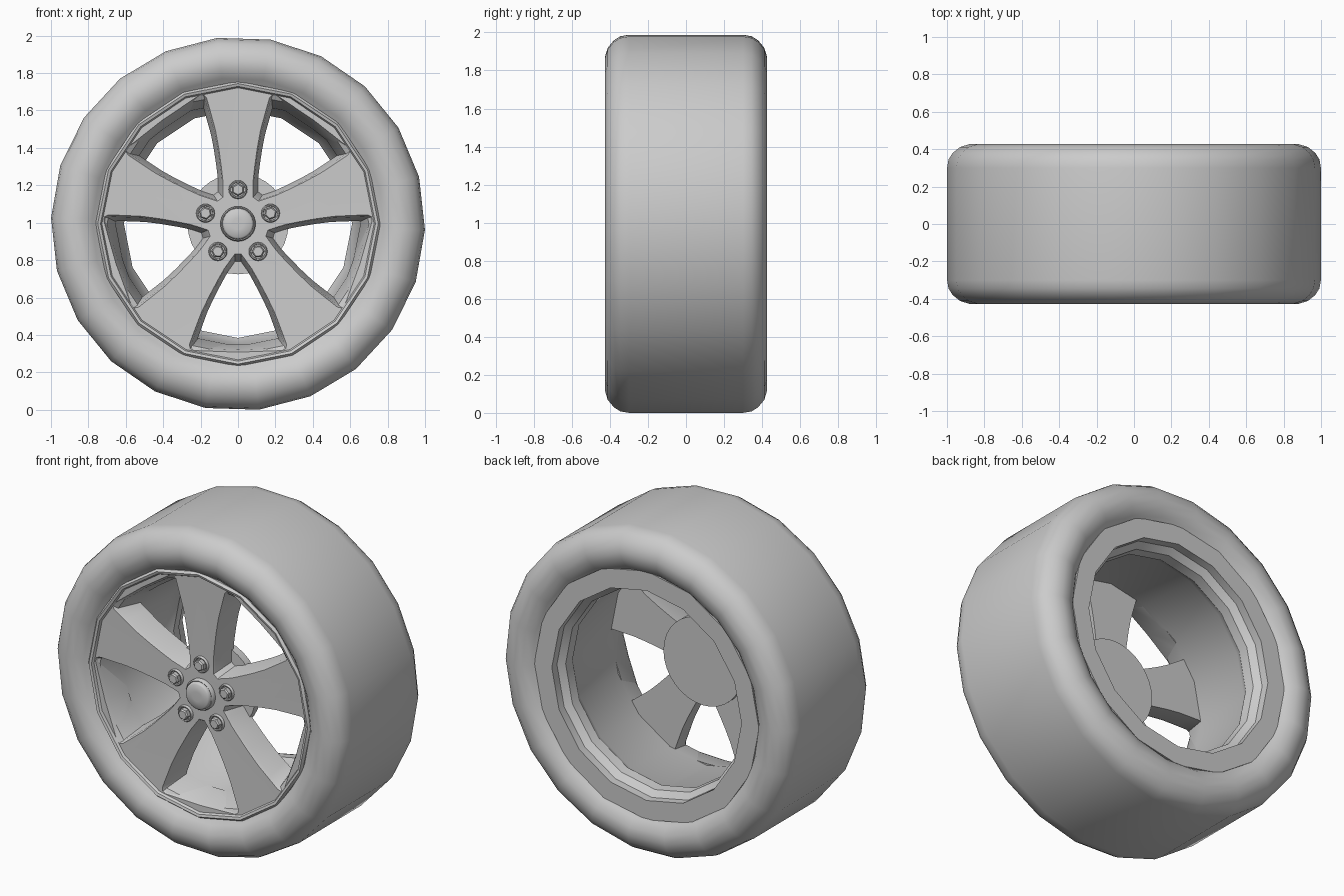
import bpy, bmesh, math
from math import sin, cos, pi, radians

if "Cube" in bpy.data.objects:
    bpy.data.objects.remove(bpy.data.objects["Cube"])

CZ = 0.994          # height of the wheel axis
WINDOWS = [radians(270 + 72 * k) for k in range(5)]


def finish(name, bm):
    bmesh.ops.remove_doubles(bm, verts=bm.verts, dist=1e-5)
    bmesh.ops.recalc_face_normals(bm, faces=bm.faces)
    me = bpy.data.meshes.new(name)
    bm.to_mesh(me)
    bm.free()
    ob = bpy.data.objects.new(name, me)
    bpy.context.collection.objects.link(ob)
    return ob


def smooth(ob, angle=30):
    bpy.ops.object.select_all(action='DESELECT')
    ob.select_set(True)
    bpy.context.view_layer.objects.active = ob
    bpy.ops.object.shade_smooth_by_angle(angle=radians(angle))


def lathe(name, profile, sides, phase=0.0, cx=0.0, cz=CZ, closed=False):
    """Revolve (radius, y) points about a y axis through (cx, cz)."""
    bm = bmesh.new()
    rings = [[bm.verts.new((cx + r * cos(phase + 2 * pi * i / sides), y,
                            cz + r * sin(phase + 2 * pi * i / sides)))
              for i in range(sides)] for r, y in profile]
    pairs = list(zip(rings, rings[1:]))
    if closed:
        pairs.append((rings[-1], rings[0]))
    for a, b in pairs:
        for i in range(sides):
            j = (i + 1) % sides
            bm.faces.new((a[i], a[j], b[j], b[i]))
    if not closed:
        bm.faces.new(rings[0])
        bm.faces.new(rings[-1])
    return finish(name, bm)


# Tyre: flat tread, round shoulders, bulging sidewalls
half = [(0.70, 0.34), (0.745, 0.36), (0.78, 0.395), (0.83, 0.422), (0.88, 0.427),
        (0.93, 0.412), (0.97, 0.38), (0.992, 0.345), (1.0, 0.30)]
tyre = lathe("tyre", half + [(r, -y) for r, y in reversed(half)], 22,
             radians(-1.8), closed=True)
smooth(tyre, 40)

# Rim: front lip, barrel and flat rear flange
rim = lathe("rim", [(0.70, -0.35), (0.725, -0.365), (0.735, -0.385), (0.75, -0.39),
                    (0.762, -0.375), (0.762, -0.34), (0.72, -0.30), (0.70, 0.30),
                    (0.77, 0.34), (0.77, 0.385), (0.65, 0.385), (0.65, 0.335),
                    (0.615, 0.30), (0.61, 0.24), (0.64, 0.19), (0.655, -0.20)],
            16, closed=True)
smooth(rim)

# Spoke plate, pierced by five tapered windows
spokes = lathe("spokes", [(0.20, -0.355), (0.73, -0.37), (0.73, -0.20), (0.20, -0.20)], 16)

side = [(0.018, 0.155), (0.04, 0.185), (0.075, 0.235), (0.107, 0.293), (0.155, 0.385),
        (0.197, 0.475), (0.232, 0.57), (0.258, 0.642), (0.255, 0.665), (0.235, 0.676)]
outline = side + [(0.0, 0.685)] + [(-u, v) for u, v in reversed(side)]
bm = bmesh.new()
for a in WINDOWS:
    rings = []
    for y, s in [(-0.42, 1.08), (-0.365, 1.0), (-0.345, 0.95), (-0.20, 0.83), (-0.12, 0.83)]:
        ring = []
        for u, v in outline:
            u, v = u * s, 0.45 + (v - 0.45) * s
            ring.append(bm.verts.new((v * cos(a) - u * sin(a), y,
                                      CZ + v * sin(a) + u * cos(a))))
        rings.append(ring)
    n = len(outline)
    for p, q in zip(rings, rings[1:]):
        for i in range(n):
            bm.faces.new((p[i], p[(i + 1) % n], q[(i + 1) % n], q[i]))
    bm.faces.new(rings[0])
    bm.faces.new(rings[-1])
cutter = finish("window_cutter", bm)
cutter.hide_render = True
mod = spokes.modifiers.new("windows", 'BOOLEAN')
mod.operation = 'DIFFERENCE'
mod.solver = 'EXACT'
mod.object = cutter
dg = bpy.context.evaluated_depsgraph_get()
cut = bpy.data.meshes.new_from_object(spokes.evaluated_get(dg))
spokes.modifiers.clear()
spokes.data = cut
bpy.data.objects.remove(cutter)
smooth(spokes)

# Rear hub drum
hub = lathe("hub", [(0.27, -0.215), (0.27, -0.165)], 32)
smooth(hub)

# Centre cap with a rounded rim and collar
cap = lathe("centre_cap", [(0.094, -0.34), (0.094, -0.375), (0.088, -0.383), (0.084, -0.38),
                           (0.081, -0.395), (0.073, -0.402), (0.03, -0.404)], 32)
smooth(cap, 40)

# Five wheel nuts, each a raised collar with a hexagonal bolt head
for k in range(5):
    a = pi / 2 + 2 * pi * k / 5
    x, z = 0.183 * cos(a), CZ + 0.183 * sin(a)
    collar = lathe(f"nut_collar_{k + 1}", [(0.050, -0.34), (0.050, -0.364), (0.045, -0.370),
                                           (0.039, -0.368), (0.036, -0.34)],
                   20, 0, x, z, closed=True)
    smooth(collar, 40)
    lathe(f"wheel_nut_{k + 1}", [(0.034, -0.34), (0.034, -0.382), (0.027, -0.390)], 6, a, x, z)
